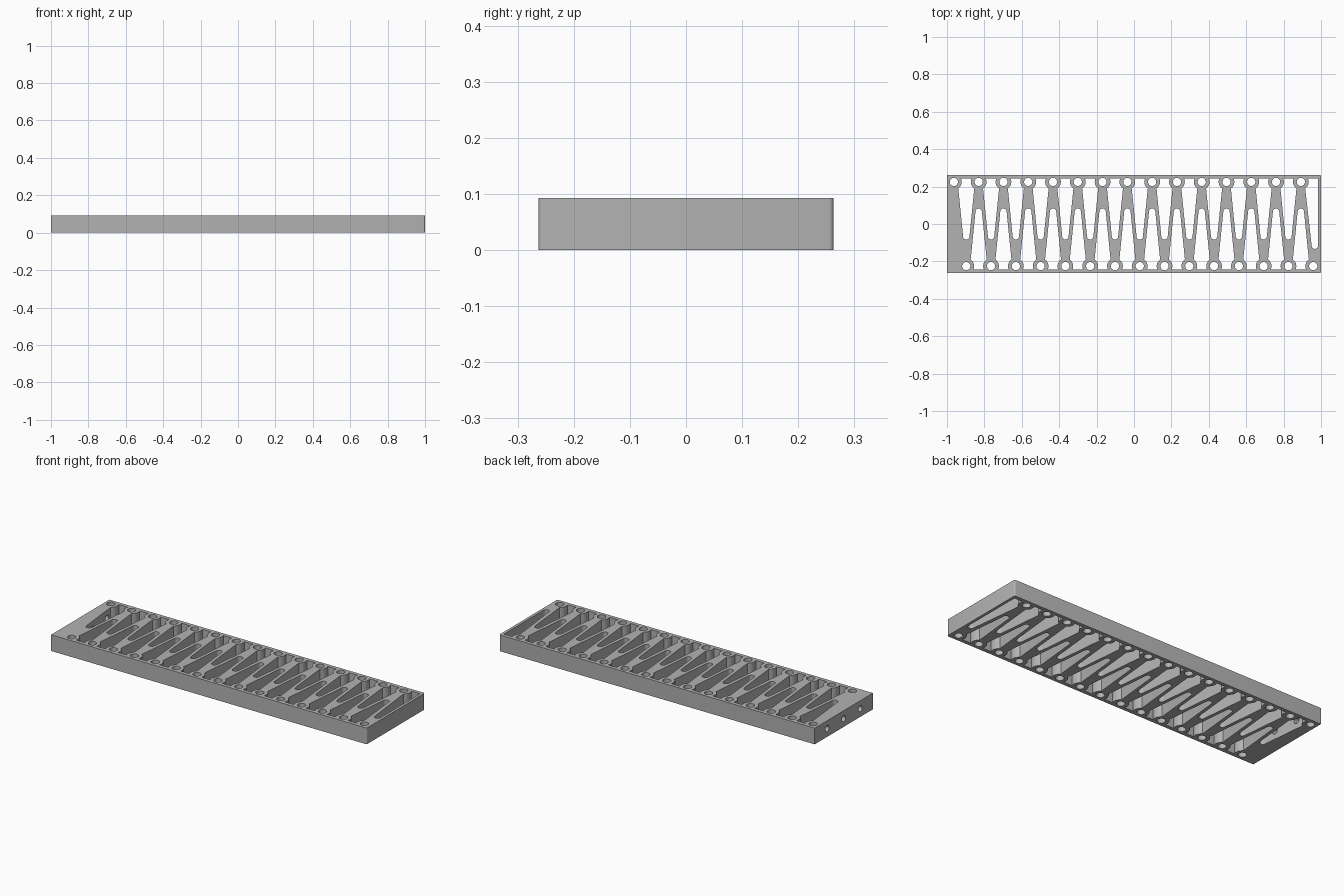
import bpy, bmesh
from math import sin, cos, pi, radians, sqrt

cube = bpy.data.objects.get("Cube")
if cube:
    bpy.data.objects.remove(cube, do_unlink=True)

HX, HY, H = 1.0, 0.263, 0.093       # half length, half width, height
PITCH, COUNT = 0.1325, 15
HOLE_Y, HOLE_R, BOSS_R = 0.225, 0.022, 0.042
POCKET_Y = 0.242                    # pocket end next to the outer wall
TIP_Y, TIP_R = -0.066, 0.017
BACK_X = [-0.963 + PITCH * k for k in range(COUNT)]
FRONT_X = [x + PITCH / 2 for x in BACK_X]

mat = bpy.data.materials.new("plain grey")
mat.use_nodes = True
grey = (0.45, 0.45, 0.45, 1)
mat.diffuse_color = grey
mat.node_tree.nodes["Principled BSDF"].inputs["Base Color"].default_value = grey


def arc(x, y, r, a, b, n):
    """Points on an arc, angles in degrees."""
    return [(x + r * cos(radians(a + (b - a) * i / n)),
             y + r * sin(radians(a + (b - a) * i / n))) for i in range(n + 1)]


def pocket_side():
    """Right side of a pocket: hugs the boss, then tapers to the tip."""
    side = []
    for i in range(9):
        y = POCKET_Y - 0.052 * i / 8
        side.append((PITCH / 2 - sqrt(BOSS_R ** 2 - (y - HOLE_Y) ** 2), y))
    side.append((0.042, 0.183))
    return side


def pocket(x, sign):
    side = pocket_side()
    pts = side + arc(0, TIP_Y, TIP_R, 0, -180, 10)
    pts += [(-px, py) for px, py in reversed(side)]
    return [(x + px, sign * py) for px, py in pts]


def end_pocket(x):
    """Last pocket, with a straight side along the thin end wall."""
    wall = 0.984
    left = [(x - px, py) for px, py in reversed(pocket_side())]
    tip = arc(wall - TIP_R, -0.116, TIP_R, 0, -180, 10)
    return [(wall, POCKET_Y)] + tip + left


# Plate outline, rounded at the thin end
r = 0.008
loops = [[(-HX, HY), (-HX, -HY)]
         + arc(HX - r, -HY + r, r, -90, 0, 4)
         + arc(HX - r, HY - r, r, 0, 90, 4)]
# Alternating pockets and pin holes
loops += [pocket(x, 1) for x in FRONT_X[:-1]]
loops += [pocket(x, -1) for x in BACK_X[1:]]
loops.append(end_pocket(FRONT_X[-1]))
for xs, y in ((BACK_X, HOLE_Y), (FRONT_X, -HOLE_Y)):
    loops += [arc(x, y, HOLE_R, 0, 360 - 15, 23) for x in xs]

curve = bpy.data.curves.new("plate_profile", "CURVE")
curve.dimensions = "2D"
curve.fill_mode = "BOTH"
curve.extrude = H / 2
for pts in loops:
    s = curve.splines.new("POLY")
    s.points.add(len(pts) - 1)
    for p, (x, y) in zip(s.points, pts):
        p.co = (x, y, 0, 1)
    s.use_cyclic_u = True
plate = bpy.data.objects.new("spring_plate", curve)
bpy.context.collection.objects.link(plate)
plate.location.z = H / 2
bpy.ops.object.select_all(action="DESELECT")
plate.select_set(True)
bpy.context.view_layer.objects.active = plate
bpy.ops.object.convert(target="MESH")
plate = bpy.context.object

# Weld the caps to the walls
bm = bmesh.new()
bm.from_mesh(plate.data)
bmesh.ops.remove_doubles(bm, verts=bm.verts, dist=0.0001)
bmesh.ops.recalc_face_normals(bm, faces=bm.faces)
bm.to_mesh(plate.data)
bm.free()
plate.data.materials.clear()
plate.data.materials.append(mat)

# Three bores through the solid end
for i, y in enumerate((-0.15, 0, 0.15)):
    bpy.ops.mesh.primitive_cylinder_add(vertices=24, radius=0.017, depth=0.2,
                                        location=(-1, y, H / 2),
                                        rotation=(0, pi / 2, 0))
    cutter = bpy.context.object
    cutter.name = f"bore_cutter_{i + 1}"
    cutter.data.materials.append(mat)
    mod = plate.modifiers.new("bore", "BOOLEAN")
    mod.operation = "DIFFERENCE"
    mod.solver = "EXACT"
    mod.object = cutter
    bpy.context.view_layer.objects.active = plate
    bpy.ops.object.modifier_apply(modifier=mod.name)
    bpy.data.objects.remove(cutter, do_unlink=True)

bpy.ops.object.select_all(action="DESELECT")
plate.select_set(True)
bpy.ops.object.shade_smooth_by_angle(angle=radians(30))
